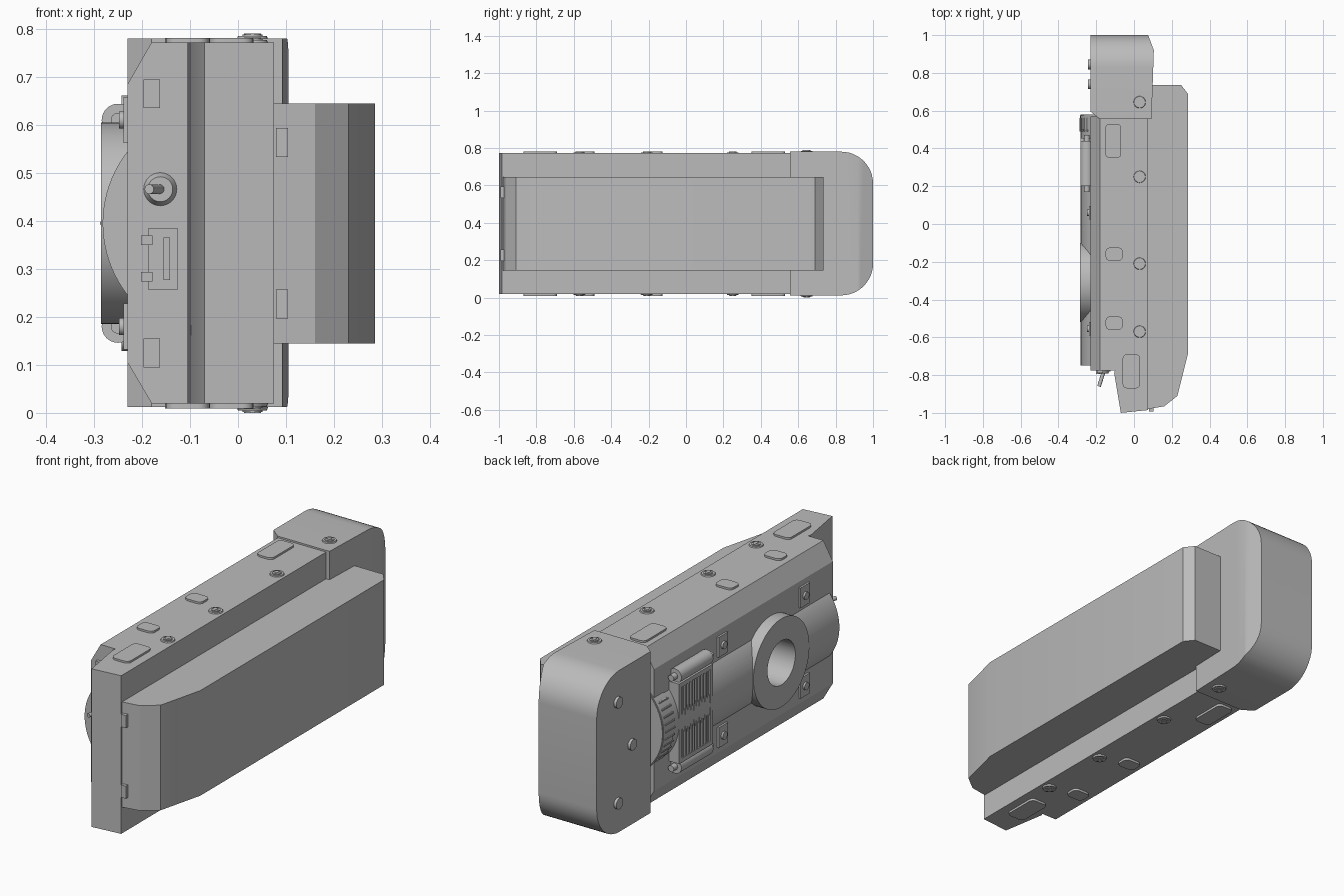
import bpy, bmesh
from math import cos, sin, pi, radians
from mathutils import Vector, Matrix

cube = bpy.data.objects.get("Cube")
if cube:
    bpy.data.objects.remove(cube)

grey = bpy.data.materials.new("plain grey")
grey.use_nodes = True
grey.diffuse_color = (0.5, 0.5, 0.5, 1)
grey.node_tree.nodes["Principled BSDF"].inputs["Base Color"].default_value = (0.5, 0.5, 0.5, 1)
parts = []
MID = 0.395  # height of the mirror plane between top and bottom


def finish(name, bm):
    bmesh.ops.recalc_face_normals(bm, faces=bm.faces)
    mesh = bpy.data.meshes.new(name)
    bm.to_mesh(mesh)
    bm.free()
    mesh.materials.append(grey)
    ob = bpy.data.objects.new(name, mesh)
    bpy.context.collection.objects.link(ob)
    parts.append(ob)
    return ob


def prism_bm(points, axis, lo, hi):
    """Extrude a 2D outline along an axis; the outline uses the other two axes in order."""
    bm = bmesh.new()

    def place(p, d):
        c = list(p)
        c.insert("xyz".index(axis), d)
        return bm.verts.new(c)

    face = bm.faces.new([place(p, lo) for p in points])
    ext = bmesh.ops.extrude_face_region(bm, geom=[face])
    shift = Vector([hi - lo if a == axis else 0 for a in "xyz"])
    bmesh.ops.translate(bm, vec=shift, verts=[v for v in ext["geom"] if isinstance(v, bmesh.types.BMVert)])
    return bm


def prism(name, points, axis, lo, hi):
    return finish(name, prism_bm(points, axis, lo, hi))


def round_rect(u0, u1, v0, v1, r, corners=(1, 1, 1, 1), steps=8):
    pts = []
    centres = [(u1, v1, -1, -1), (u0, v1, 1, -1), (u0, v0, 1, 1), (u1, v0, -1, 1)]
    for k, (u, v, su, sv) in enumerate(centres):
        if not corners[k]:
            pts.append((u, v))
            continue
        for i in range(steps + 1):
            a = (k + i / steps) * pi / 2
            pts.append((u + su * r + r * cos(a), v + sv * r + r * sin(a)))
    return pts


def box(name, x0, x1, y0, y1, z0, z1):
    return prism(name, [(x0, y0), (x1, y0), (x1, y1), (x0, y1)], "z", z0, z1)


def cylinder(name, start, end, r1, r2=None, sides=32):
    a, b = Vector(start), Vector(end)
    bm = bmesh.new()
    turn = (b - a).to_track_quat("Z", "Y").to_matrix().to_4x4()
    bmesh.ops.create_cone(bm, cap_ends=True, segments=sides, radius1=r1, radius2=r1 if r2 is None else r2,
                          depth=(b - a).length, matrix=Matrix.Translation((a + b) / 2) @ turn)
    return finish(name, bm)


# Main body with chamfered left side, and stepped nose
body = prism("main_body", [(0.075, 0.02), (0.075, 0.772), (-0.18, 0.772), (-0.23, 0.685),
                           (-0.23, 0.105), (-0.18, 0.02)], "y", -0.775, 0.57)
prism("nose", [(-0.10, -0.77), (-0.105, -0.79), (-0.07, -1), (0.075, -0.985), (0.075, -0.77)], "z", 0.02, 0.772)

# Right side pod with tapered front
prism("side_pod", [(0.07, -0.98), (0.16, -0.965), (0.23, -0.91), (0.285, -0.69), (0.285, 0.69),
                   (0.25, 0.735), (0.07, 0.735)], "z", 0.145, 0.645)

# Rear block with rounded end and bevelled vertical edges
bm = prism_bm(round_rect(0.555, 1, 0.012, 0.78, 0.17, (1, 0, 0, 1), 12), "x", -0.23, 0.105)
for point, normal in [((0.105, 0.92, 0), (0.08, 0.03, 0)), ((0.105, 0.92, 0), (0.36, -0.012, 0)),
                      ((-0.23, 0.595, 0), (-0.04, -0.05, 0))]:
    bmesh.ops.bisect_plane(bm, geom=bm.verts[:] + bm.edges[:] + bm.faces[:],
                           plane_co=point, plane_no=normal, clear_outer=True)
    bmesh.ops.holes_fill(bm, edges=[e for e in bm.edges if e.is_boundary])
finish("rear_block", bm)

# Long barrel bulging from the left side, with a round port
barrel = cylinder("barrel", (-0.04, -0.75, MID), (-0.04, 0.58, MID), 0.242, sides=96)
port = cylinder("port_ring", (-0.12, -0.31, MID), (-0.285, -0.31, MID), 0.21, sides=64)
cutter = cylinder("port_cutter", (-0.1, -0.31, MID), (-0.4, -0.31, MID), 0.105, sides=48)
cutter.hide_render = True
for ob in (body, barrel, port):
    mod = ob.modifiers.new("port_hole", "BOOLEAN")
    mod.operation, mod.object, mod.solver = "DIFFERENCE", cutter, "EXACT"
    bpy.context.view_layer.objects.active = ob
    bpy.ops.object.modifier_apply(modifier=mod.name)
parts.remove(cutter)
bpy.data.objects.remove(cutter)

# Ribbed collar at the rear of the barrel
cylinder("collar", (-0.04, 0.5, MID), (-0.04, 0.575, MID), 0.245, sides=96)
for i in range(-4, 5):
    a = pi + i * radians(8)
    x, z = -0.04 + 0.243 * cos(a), MID + 0.243 * sin(a)
    cylinder("collar_rib", (x, 0.49, z), (x, 0.56, z), 0.005, sides=8)

# Grille frame with upright slats
for y in (0.2, 0.435):
    box("grille_post", -0.283, -0.2, y, y + 0.02, 0.205, 0.585)
for z in (0.205, 0.565):
    box("grille_rail", -0.283, -0.2, 0.2, 0.455, z, z + 0.02)
box("grille_back", -0.272, -0.2, 0.2, 0.455, 0.205, 0.585)
for i in range(10):
    y = 0.228 + i * 0.021
    box("grille_slat", -0.281, -0.26, y, y + 0.01, 0.215, 0.575)

# Parts mirrored between the top and bottom halves
for s in (1, -1):
    z = MID + s * 0.215
    # Rollers beside the grille
    cylinder("roller", (-0.25, 0.2, z), (-0.25, 0.44, z), 0.034)
    cylinder("roller_pin", (-0.25, 0.17, z), (-0.25, 0.47, z), 0.015, sides=16)
    # Riveted brackets
    for y in (0.06, -0.555):
        box("bracket", -0.239, -0.22, y - 0.035, y + 0.035, z - 0.048, z + 0.048)
        cylinder("rivet", (-0.23, y, z), (-0.248, y, z), 0.018, sides=20)
    # Rear block button
    cylinder("rear_button", (-0.22, 0.845, MID + s * 0.24), (-0.243, 0.845, MID + s * 0.24), 0.026, sides=24)
    # Pads on the top and bottom faces
    face = MID + s * 0.374
    for x0, x1, y0, y1 in [(-0.152, -0.068, 0.35, 0.53), (-0.15, -0.06, -0.195, -0.125),
                           (-0.15, -0.06, -0.56, -0.49), (-0.06, 0.032, -0.87, -0.69)]:
        prism("pad", round_rect(x0, x1, y0, y1, 0.022, steps=5), "z", face, MID + s * 0.386)
    # Cross-head screws
    for y, level in [(0.645, 0.385), (0.25, 0.377), (-0.21, 0.377), (-0.57, 0.377)]:
        base = MID + s * (level - 0.005)
        cylinder("screw_washer", (0.03, y, base), (0.03, y, base + s * 0.01), 0.034, 0.03, sides=24)
        cylinder("screw_head", (0.03, y, base), (0.03, y, base + s * 0.013), 0.021, sides=20)
        tip = base + s * 0.015
        box("screw_cross", 0.012, 0.048, y - 0.004, y + 0.004, base, tip)
        box("screw_cross", 0.026, 0.034, y - 0.018, y + 0.018, base, tip)
    # Front catches
    zc = MID + s * 0.27
    box("front_catch", -0.197, -0.163, -0.79, -0.76, zc - 0.03, zc + 0.03)
    zc = MID + s * 0.168
    box("nose_catch", 0.079, 0.104, -0.992, -0.96, zc - 0.03, zc + 0.03)
    # Hinge clips of the front hatch
    zc = 0.322 + s * 0.038
    box("hatch_clip", -0.202, -0.178, -0.795, -0.77, zc - 0.01, zc + 0.01)

cylinder("rear_button", (-0.22, 0.74, MID), (-0.243, 0.74, MID), 0.026, sides=24)

# Front hatch with handle bar, and toggle switch
box("front_hatch", -0.188, -0.125, -0.782, -0.77, 0.257, 0.384)
box("hatch_handle", -0.155, -0.142, -0.788, -0.77, 0.277, 0.365)
cylinder("toggle_base", (-0.162, -0.77, 0.466), (-0.162, -0.792, 0.466), 0.037, 0.026)
cylinder("toggle_lever", (-0.162, -0.785, 0.466), (-0.185, -0.86, 0.466), 0.01, sides=16)

# Smooth the curved faces and keep hard edges
bpy.ops.object.select_all(action="DESELECT")
for ob in parts:
    ob.select_set(True)
bpy.context.view_layer.objects.active = parts[0]
bpy.ops.object.shade_smooth_by_angle(angle=radians(25))
